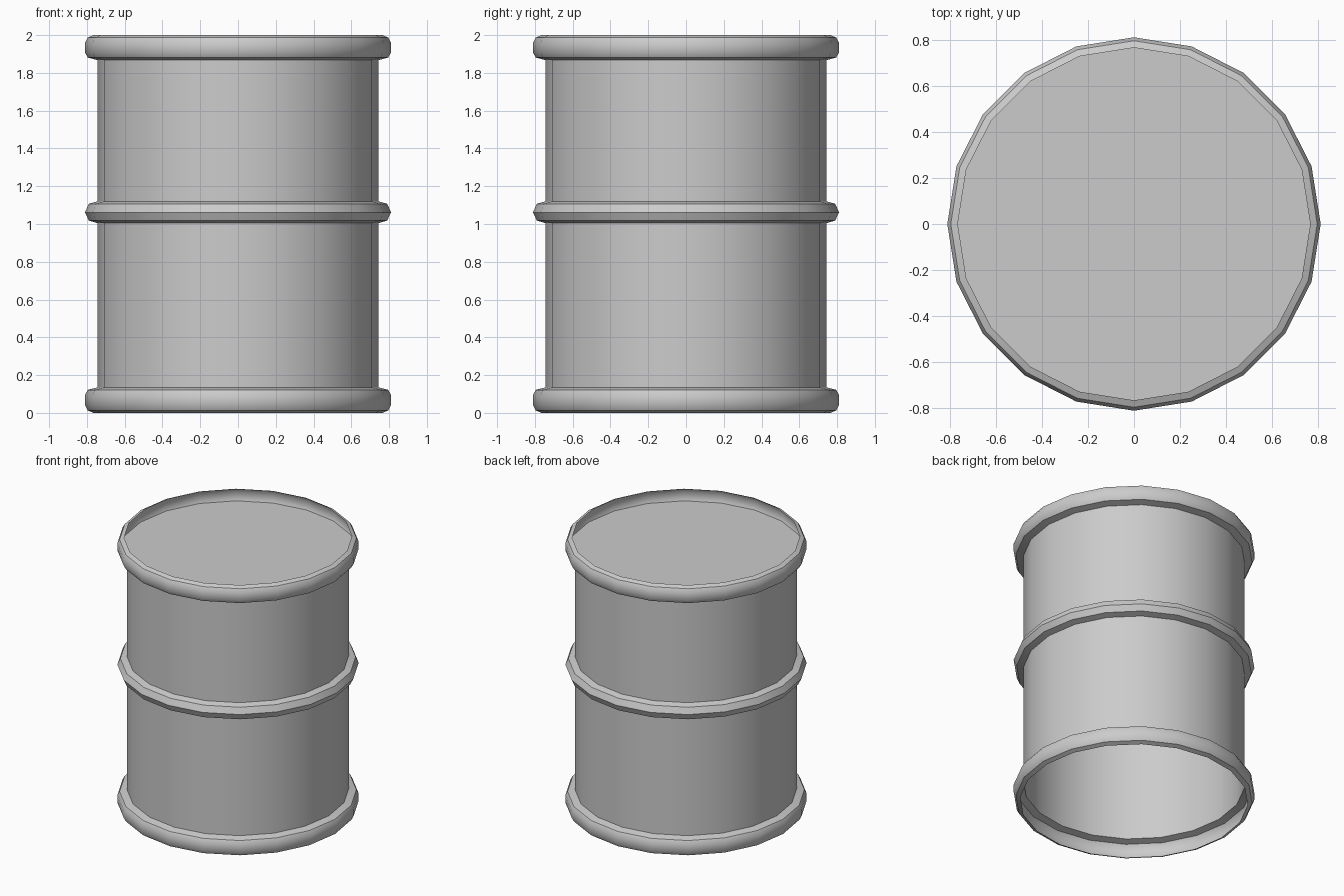
import bpy, bmesh
from math import cos, sin, tau, radians

if "Cube" in bpy.data.objects:
    bpy.data.objects.remove(bpy.data.objects["Cube"])

SIDES = 20


def finish(name, bm):
    mesh = bpy.data.meshes.new(name)
    bm.to_mesh(mesh)
    bm.free()
    obj = bpy.data.objects.new(name, mesh)
    bpy.context.collection.objects.link(obj)
    bpy.ops.object.select_all(action='DESELECT')
    obj.select_set(True)
    bpy.context.view_layer.objects.active = obj
    bpy.ops.object.shade_smooth_by_angle(angle=radians(30))
    return obj


def add_ring(bm, r, z):
    return [bm.verts.new((r * cos(tau * i / SIDES), r * sin(tau * i / SIDES), z))
            for i in range(SIDES)]


def lathe(name, profile):
    bm = bmesh.new()
    rings = [add_ring(bm, r, z) for r, z in profile]
    for a, b in zip(rings, rings[1:]):
        for i in range(SIDES):
            j = (i + 1) % SIDES
            bm.faces.new((a[i], a[j], b[j], b[i]))
    return finish(name, bm)


# Rounded hoop swelling out of the thin wall, from z0 up to z1
def hoop(z0, z1, inner_low, inner_high):
    h = z1 - z0
    return [(inner_low, z0), (0.795, z0 + 0.013), (0.81, z0 + 0.3 * h),
            (0.81, z1 - 0.3 * h), (0.795, z1 - 0.013), (inner_high, z1)]


WALL = 0.745

# Open-bottomed sheet wall with bottom, middle and top hoops
lathe("drum_wall", hoop(0.0, 0.135, 0.765, WALL)
      + [(WALL, 1.005), (0.79, 1.018), (0.81, 1.062), (0.79, 1.107), (WALL, 1.12)]
      + hoop(1.868, 2.0, WALL, 0.765))

# Lid recessed inside the top hoop
bm = bmesh.new()
bm.faces.new(add_ring(bm, 0.80, 1.895))
finish("recessed_lid", bm)
